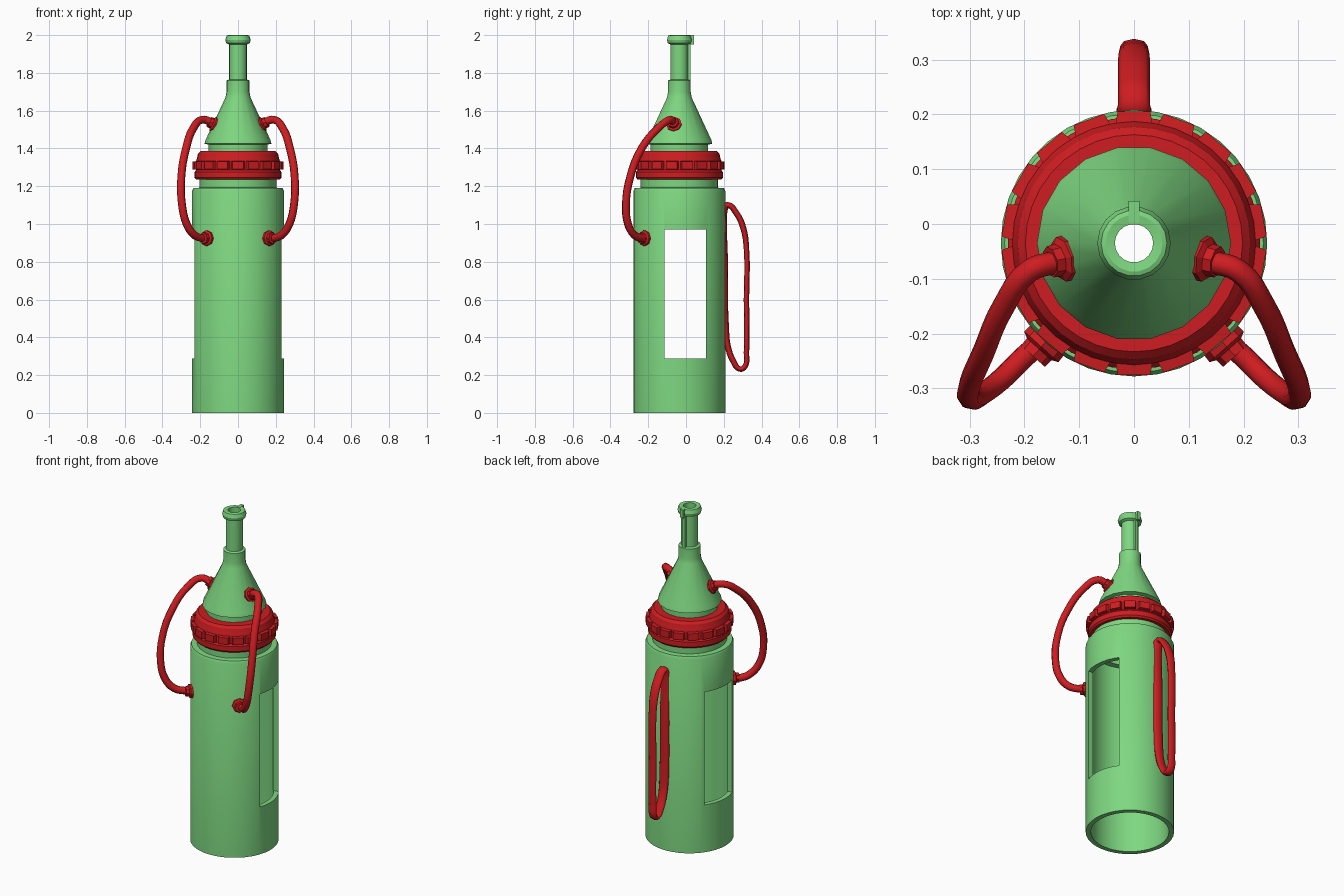
import bpy, bmesh, math
from mathutils import Vector

if "Cube" in bpy.data.objects:
    bpy.data.objects.remove(bpy.data.objects["Cube"])

AXIS_Y = -0.035  # the bottle axis sits slightly forward of the origin


def material(name, rgb):
    m = bpy.data.materials.new(name)
    m.diffuse_color = (*rgb, 1)
    m.use_nodes = True
    m.node_tree.nodes["Principled BSDF"].inputs["Base Color"].default_value = m.diffuse_color
    return m


GREEN = material("green", (0.21, 0.68, 0.22))
RED = material("red", (0.62, 0.012, 0.015))


def finish(bm, name, mat, angle=30):
    bmesh.ops.recalc_face_normals(bm, faces=bm.faces)
    me = bpy.data.meshes.new(name)
    bm.to_mesh(me)
    bm.free()
    for p in me.polygons:
        p.use_smooth = angle > 0
    me.set_sharp_from_angle(angle=math.radians(angle))
    me.materials.append(mat)
    ob = bpy.data.objects.new(name, me)
    bpy.context.collection.objects.link(ob)
    return ob


def lathe(name, profile, sides, mat, loc=(0, AXIS_Y, 0), axis=(0, 0, 1), angle=30):
    """Spin a closed (radius, height) profile into a hollow ring solid."""
    bm = bmesh.new()
    rings = []
    for i in range(sides):
        a = 2 * math.pi * i / sides
        rings.append([bm.verts.new((r * math.cos(a), r * math.sin(a), z)) for r, z in profile])
    n = len(profile)
    for i in range(sides):
        a, b = rings[i], rings[(i + 1) % sides]
        for j in range(n):
            k = (j + 1) % n
            bm.faces.new((a[j], b[j], b[k], a[k]))
    ob = finish(bm, name, mat, angle)
    ob.location = loc
    ob.rotation_euler = Vector(axis).to_track_quat('Z', 'Y').to_euler()
    return ob


def add_box(bm, x0, x1, y0, y1, z0, z1):
    vs = bmesh.ops.create_cube(bm, size=1)["verts"]
    for v in vs:
        v.co = (x1 if v.co.x > 0 else x0, y1 if v.co.y > 0 else y0, z1 if v.co.z > 0 else z0)
    return vs


def tube(name, points, radius, mat, cyclic=False, radii=None):
    cu = bpy.data.curves.new(name, 'CURVE')
    cu.dimensions = '3D'
    cu.bevel_depth = radius
    cu.bevel_resolution = 2
    cu.resolution_u = 4
    cu.use_fill_caps = True
    sp = cu.splines.new('BEZIER')
    sp.bezier_points.add(len(points) - 1)
    for i, (bp, p) in enumerate(zip(sp.bezier_points, points)):
        bp.co = p
        bp.handle_left_type = bp.handle_right_type = 'AUTO'
        bp.radius = radii[i] if radii else 1
    sp.use_cyclic_u = cyclic
    cu.materials.append(mat)
    ob = bpy.data.objects.new(name, cu)
    bpy.context.collection.objects.link(ob)
    return ob


# hollow body with shoulder and neck
body = lathe("bottle_body", [(0.243, 0), (0.243, 1.175), (0.236, 1.19), (0.205, 1.192), (0.205, 1.25),
                             (0.18, 1.25), (0.18, 1.16), (0.215, 1.16), (0.215, 0)], 36, GREEN)

# side windows cut straight through
bm = bmesh.new()
add_box(bm, -1, 1, -0.115, 0.105, 0.287, 0.972)
cutter = finish(bm, "window_cutter", GREEN, 0)
cutter.hide_render = True
mod = body.modifiers.new("windows", 'BOOLEAN')
mod.operation = 'DIFFERENCE'
mod.solver = 'EXACT'
mod.object = cutter
bpy.context.view_layer.objects.active = body
body.select_set(True)
bpy.ops.object.modifier_apply(modifier=mod.name)
bpy.data.objects.remove(cutter)
body.data.set_sharp_from_angle(angle=math.radians(30))

# nozzle: neck, cone, collar, tube and lip, bored through
lathe("nozzle", [(0.155, 1.25), (0.155, 1.42), (0.177, 1.425), (0.172, 1.445), (0.066, 1.67), (0.061, 1.70),
                 (0.061, 1.76), (0.047, 1.765), (0.047, 1.95), (0.062, 1.957), (0.067, 1.975), (0.06, 1.997),
                 (0.052, 2.0), (0.035, 1.997), (0.035, 1.69), (0.14, 1.44), (0.135, 1.25)], 18, GREEN)

# rib along the back of the nozzle
bm = bmesh.new()
add_box(bm, -0.01, 0.01, 0.003, 0.024, 1.75, 1.96)
add_box(bm, -0.01, 0.01, 0.003, 0.042, 1.95, 2.0)
finish(bm, "nozzle_rib", GREEN, 0)

# screw ring
lathe("screw_ring", [(0.15, 1.235), (0.222, 1.235), (0.23, 1.245), (0.23, 1.275), (0.222, 1.285), (0.222, 1.335),
                     (0.218, 1.345), (0.212, 1.372), (0.198, 1.386), (0.15, 1.386)], 36, RED)

# grip blocks around the ring
bm = bmesh.new()
for i in range(18):
    a = math.radians(90 + 20 * i)
    out, side = Vector((math.cos(a), math.sin(a), 0)), Vector((-math.sin(a), math.cos(a), 0))
    for v in add_box(bm, 0.2, 0.24, -0.037, 0.037, 1.285, 1.335):
        x, y, z = v.co
        if x > 0.22:  # taper the outer face
            y *= 0.8
            z = 1.31 + (z - 1.31) * 0.8
        v.co = out * x + side * y + Vector((0, AXIS_Y, z))
finish(bm, "ring_grips", RED, 0)

# rear carrying handle: closed loop lying against the body
loop = [(0.206, 1.09), (0.222, 1.1), (0.265, 1.06), (0.303, 0.98), (0.32, 0.87), (0.32, 0.6), (0.32, 0.32),
        (0.312, 0.245), (0.285, 0.232), (0.25, 0.275), (0.222, 0.35), (0.21, 0.45), (0.206, 0.75)]
handle = tube("rear_handle", [(0, y, z) for y, z in loop], 0.016, RED, True,
              [1.1, 1, 1, 1, 0.9, 0.9, 0.9, 0.9, 0.9, 1, 1, 1.1, 1.1])
handle.scale.x = 1.8

# hoses and their collars, one pair on each side
hose = [(0.115, -0.062, 1.52), (0.145, -0.07, 1.54), (0.19, -0.085, 1.552), (0.235, -0.145, 1.51),
        (0.275, -0.235, 1.40), (0.3, -0.295, 1.25), (0.296, -0.318, 1.1), (0.272, -0.307, 1.0),
        (0.235, -0.277, 0.945), (0.2, -0.242, 0.927), (0.155, -0.205, 0.925)]
for s, tag in ((1, "right"), (-1, "left")):
    tube(f"hose_{tag}", [(s * x, y, z) for x, y, z in hose], 0.021, RED)
    for part, loc, axis in (("upper", (0.122, -0.062, 1.525), (0.85, -0.2, 0.43)),
                            ("lower", (0.161, -0.215, 0.925), (0.666, -0.746, 0))):
        lathe(f"hose_collar_{part}_{tag}", [(0.01, -0.015), (0.04, -0.015), (0.042, 0.012), (0.03, 0.018),
                                            (0.029, 0.035), (0.01, 0.035)], 8, RED,
              (s * loc[0], loc[1], loc[2]), (s * axis[0], axis[1], axis[2]), 20)
